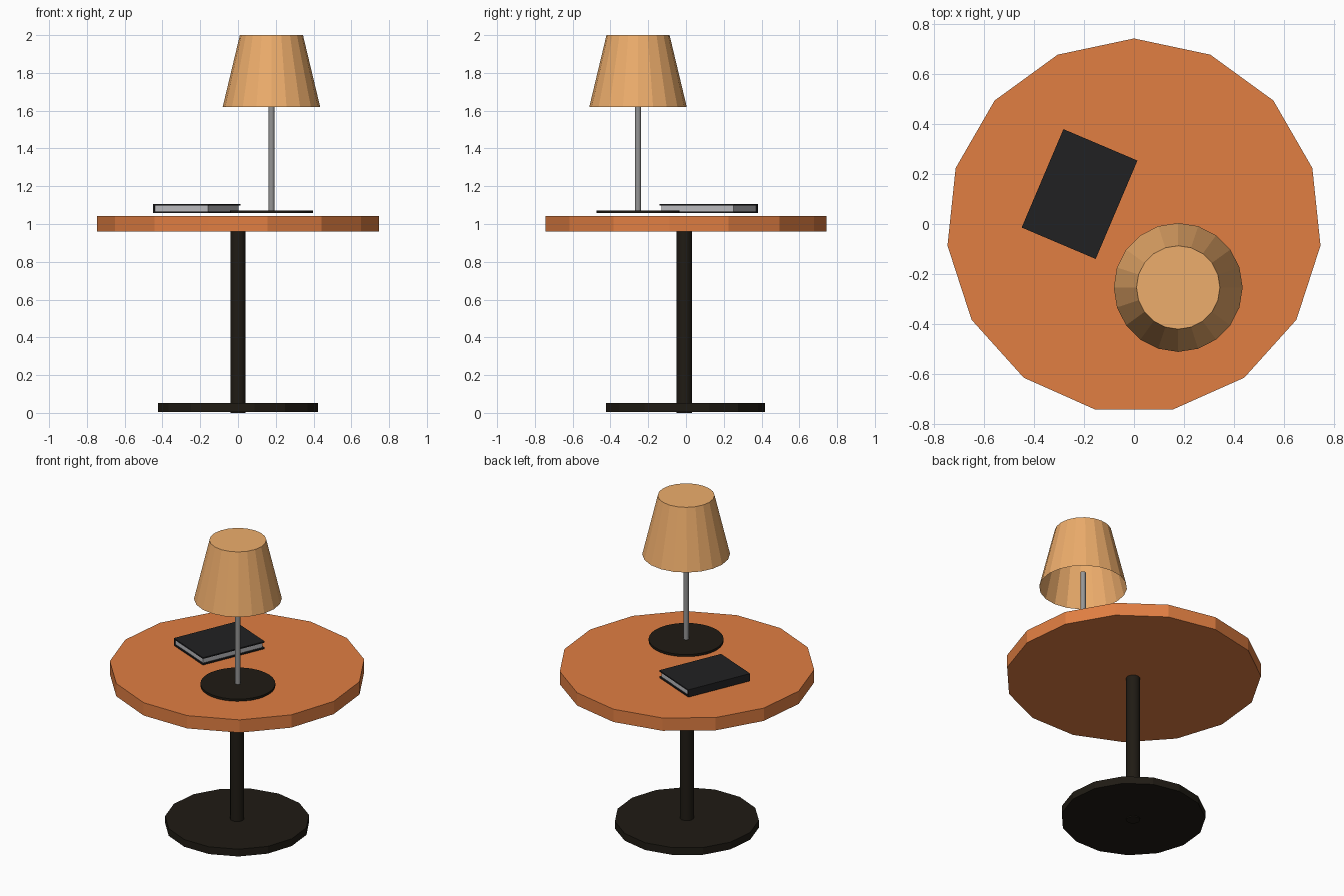
import bpy, bmesh
from math import radians, pi
from mathutils import Matrix

if "Cube" in bpy.data.objects:
    bpy.data.objects.remove(bpy.data.objects["Cube"])


def material(name, rgb):
    m = bpy.data.materials.new(name)
    m.diffuse_color = (*rgb, 1)
    m.use_nodes = True
    m.node_tree.nodes["Principled BSDF"].inputs["Base Color"].default_value = m.diffuse_color
    return m


WOOD = material("orange_wood", (0.75, 0.21, 0.055))
DARK = material("dark_metal", (0.014, 0.011, 0.007))
SHADE = material("lampshade_fabric", (0.85, 0.42, 0.15))
STEEL = material("steel", (0.3, 0.3, 0.3))
COVER = material("book_cover", (0.015, 0.015, 0.016))
PAGES = material("book_pages", (0.5, 0.5, 0.52))


def finish(name, bm, mat):
    mesh = bpy.data.meshes.new(name)
    bm.to_mesh(mesh)
    bm.free()
    mesh.materials.append(mat)
    obj = bpy.data.objects.new(name, mesh)
    bpy.context.collection.objects.link(obj)
    return obj


def cylinder(name, sides, r1, r2, z0, z1, xy, mat, smooth=False, open_bottom=False):
    """Upright prism or cone with one corner pointing to +y."""
    bm = bmesh.new()
    bmesh.ops.create_cone(bm, cap_ends=True, segments=sides,
                          radius1=r1, radius2=r2, depth=z1 - z0)
    # turn the first corner to +y
    v = max(bm.verts, key=lambda p: p.co.y)
    turn = pi / 2 - Matrix.Identity(2).row[0].angle_signed(v.co.xy) * -1
    bmesh.ops.rotate(bm, verts=bm.verts, matrix=Matrix.Rotation(turn, 3, 'Z'))
    if open_bottom:
        bm.normal_update()
        caps = [f for f in bm.faces if f.normal.z < -0.9]
        bmesh.ops.delete(bm, geom=caps, context='FACES_ONLY')
    bmesh.ops.translate(bm, verts=bm.verts, vec=(*xy, (z0 + z1) / 2))
    obj = finish(name, bm, mat)
    if smooth:
        bpy.ops.object.select_all(action='DESELECT')
        obj.select_set(True)
        bpy.context.view_layer.objects.active = obj
        bpy.ops.object.shade_smooth_by_angle()
    return obj


def book_box(name, x0, x1, y0, y1, z0, z1, mat):
    """Box in the book's own turned frame."""
    bm = bmesh.new()
    bmesh.ops.create_cube(bm, size=1)
    bmesh.ops.scale(bm, verts=bm.verts, vec=(x1 - x0, y1 - y0, z1 - z0))
    bmesh.ops.translate(bm, verts=bm.verts,
                        vec=((x0 + x1) / 2, (y0 + y1) / 2, (z0 + z1) / 2))
    bm.transform(Matrix.Translation((-0.218, 0.12, 0)) @ Matrix.Rotation(radians(-23), 4, 'Z'))
    return finish(name, bm, mat)


# Table
mid = (0, -0.008)
cylinder("table_top", 15, 0.751, 0.751, 0.96, 1.043, mid, WOOD)
cylinder("table_foot", 15, 0.425, 0.425, 0.006, 0.053, mid, DARK)
cylinder("table_post", 32, 0.041, 0.041, 0, 0.97, mid, DARK, smooth=True)

# Lamp
lamp = (0.177, -0.254)
cylinder("lamp_base", 32, 0.22, 0.22, 1.057, 1.071, lamp, DARK, smooth=True)
cylinder("lamp_stem", 16, 0.016, 0.016, 1.06, 1.72, lamp, STEEL, smooth=True)
cylinder("lampshade", 20, 0.258, 0.167, 1.62, 2.0, lamp, SHADE, open_bottom=True)

# Book: two covers, a spine on the left and the page block
W, L = 0.161, 0.214
book_box("book_cover_bottom", -W, W, -L, L, 1.057, 1.065, COVER)
book_box("book_cover_top", -W, W, -L, L, 1.097, 1.105, COVER)
book_box("book_spine", -W, -W + 0.008, -L, L, 1.065, 1.097, COVER)
book_box("book_pages", -W + 0.008, W - 0.01, -L + 0.008, L - 0.008, 1.065, 1.097, PAGES)
